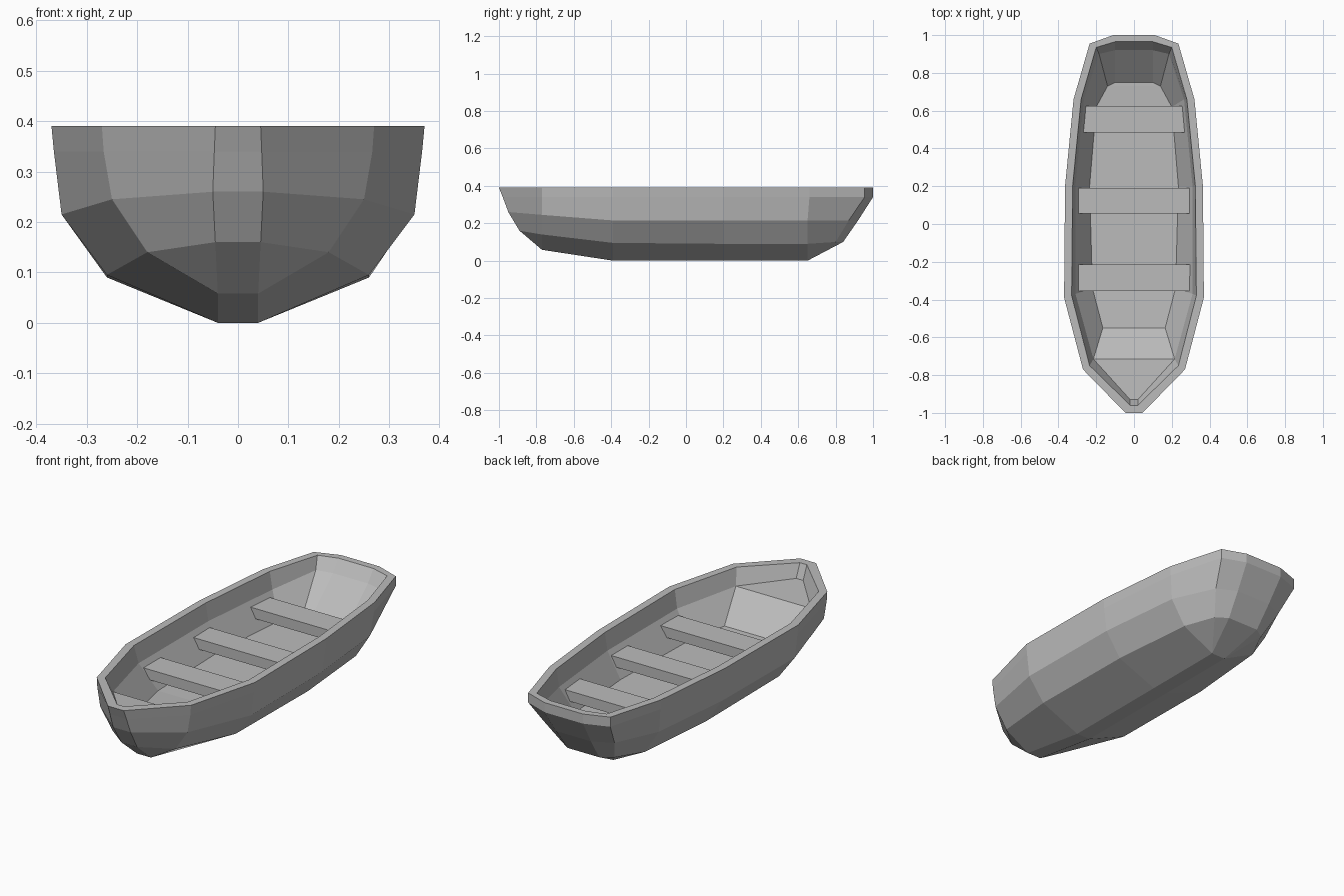
import bpy
import bmesh

cube = bpy.data.objects.get("Cube")
if cube:
    bpy.data.objects.remove(cube, do_unlink=True)

wood = bpy.data.materials.new("plain_grey")
grey = (0.5, 0.5, 0.5, 1)
wood.diffuse_color = grey
wood.use_nodes = True
for node in wood.node_tree.nodes:
    if node.type == "BSDF_PRINCIPLED":
        node.inputs["Base Color"].default_value = grey


def make_object(name, polygons):
    """Build a flat-shaded mesh from polygons, welding shared and collapsed corners."""
    bm = bmesh.new()
    known = {}
    used = set()
    for polygon in polygons:
        corners = []
        for point in polygon:
            key = tuple(round(c, 4) for c in point)
            if key not in known:
                known[key] = bm.verts.new(key)
            if known[key] not in corners:
                corners.append(known[key])
        if len(corners) > 2 and frozenset(corners) not in used:
            used.add(frozenset(corners))
            bm.faces.new(corners)
    bmesh.ops.recalc_face_normals(bm, faces=bm.faces)
    mesh = bpy.data.meshes.new(name)
    bm.to_mesh(mesh)
    bm.free()
    mesh.materials.append(wood)
    obj = bpy.data.objects.new(name, mesh)
    bpy.context.collection.objects.link(obj)
    return obj


def mirrored(point):
    return (-point[0], point[1], point[2])


def at_height(outline, z):
    return [(x, y, z) for x, y in outline]


def repeat_second(line):
    """The bow has a second inner station that shares one outer station."""
    return line[:2] + line[1:]


# Half outlines of the hull, running from bow to stern
RIM, STRAKE = 0.39, 0.34
rim = [(0.045, -1), (0.27, -0.77), (0.37, -0.39), (0.365, 0.2),
       (0.32, 0.66), (0.235, 0.955), (0.11, 1)]
strake = [(x * 0.987, y) for x, y in rim]
strake[0] = (0.047, -0.98)
strake[-2:] = rim[-2:]
bilge = [(0.05, -0.95, 0.26), (0.25, -0.77, 0.245), (0.35, -0.39, 0.215),
         (0.345, 0.2, 0.215), (0.3, 0.65, 0.215), (0.2, 0.87, 0.215), (0.1, 0.92, 0.215)]
chine = [(0.045, -0.89, 0.16), (0.18, -0.77, 0.14), (0.26, -0.39, 0.095),
         (0.26, 0.2, 0.09), (0.22, 0.65, 0.09), (0.15, 0.8, 0.1), (0.09, 0.84, 0.1)]
bow_foot, stern_foot = (0.04, -0.77, 0.058), (0.04, 0.65, 0)
keel = [bow_foot] * 2 + [(0.04, -0.39, 0), (0.04, 0.2, 0)] + [stern_foot] * 3

# Half outlines of the inside: rim, ledge and floor
inner_rim = [(0.02, -0.96), (0.235, -0.75), (0.33, -0.38), (0.325, 0.2),
             (0.28, 0.66), (0.2, 0.935), (0.1, 0.965)]
ledge = [(0.02, -0.93, 0.32), (0.215, -0.715, 0.31), (0.31, -0.37, 0.3),
         (0.31, 0.2, 0.3), (0.265, 0.66, 0.3), (0.185, 0.9, 0.33), (0.1, 0.92, 0.33)]
floor = ledge[:2] + [(0.165, -0.55, 0.18), (0.22, -0.34, 0.17), (0.235, 0.2, 0.17),
                     (0.2, 0.62, 0.17), (0.14, 0.73, 0.175), (0.1, 0.75, 0.175)]

lines = [repeat_second(line) for line in (
    keel, chine, bilge, at_height(strake, STRAKE), at_height(rim, RIM),
    at_height(inner_rim, RIM), ledge)] + [floor]

# Hull: skin each pair of neighbouring closed loops, then close keel and floor
hull = []
loops = [line + [mirrored(p) for p in reversed(line)] for line in lines]
for low, high in zip(loops, loops[1:]):
    for i in range(len(low)):
        j = (i + 1) % len(low)
        hull.append((low[i], low[j], high[j], high[i]))
for line in (lines[0], lines[-1]):
    for a, b in zip(line, line[1:]):
        hull.append((a, b, mirrored(b), mirrored(a)))
make_object("hull", hull)


# Benches: planks whose ends lean in to follow the hull sides
def bench(name, front, back, front_half, back_half):
    top, bottom, lean = 0.275, 0.222, 0.025
    rings = []
    for z, inset in ((bottom, lean), (top, 0)):
        f, b = front_half - inset, back_half - inset
        rings.append([(-f, front, z), (f, front, z), (b, back, z), (-b, back, z)])
    low, high = rings
    sides = [(low[i], low[i - 1], high[i - 1], high[i]) for i in range(4)]
    make_object(name, sides + [low, high])


bench("front_bench", -0.355, -0.215, 0.297, 0.297)
bench("middle_bench", 0.055, 0.19, 0.295, 0.295)
bench("rear_bench", 0.485, 0.625, 0.268, 0.255)
